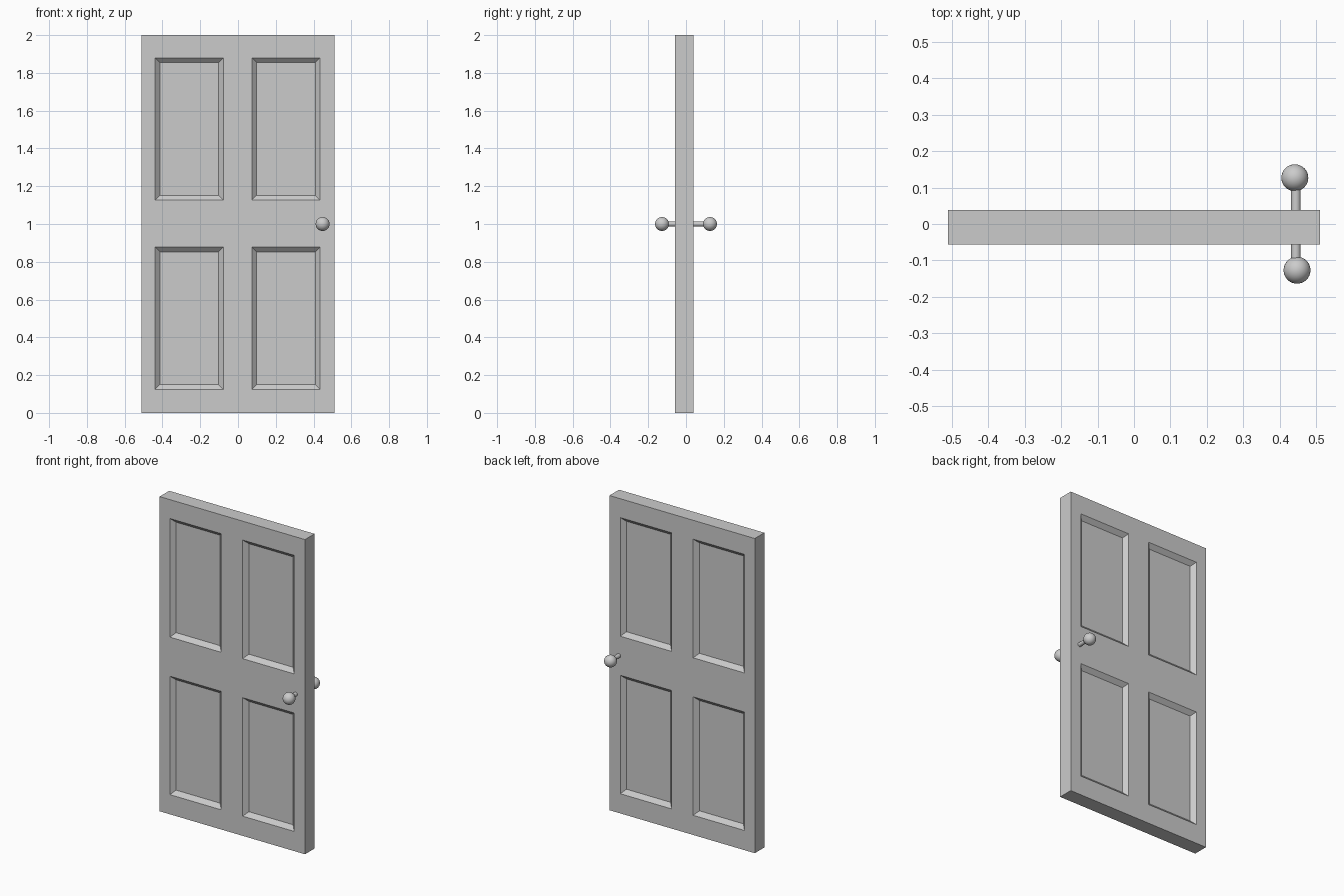
import bpy, bmesh, math
from mathutils import Matrix, Vector

if "Cube" in bpy.data.objects:
    bpy.data.objects.remove(bpy.data.objects["Cube"])

FRONT, BACK = -0.057, 0.039
HALF_W, HEIGHT = 0.511, 2.0
PANEL_X = [(-0.439, -0.078), (0.073, 0.435)]
PANEL_Z = [(0.125, 0.878), (1.126, 1.88)]
BEVEL, DEPTH = 0.026, 0.025


def add_object(name, bm):
    mesh = bpy.data.meshes.new(name)
    bm.to_mesh(mesh)
    bm.free()
    obj = bpy.data.objects.new(name, mesh)
    bpy.context.collection.objects.link(obj)
    return obj


def in_panel(c):
    return (any(a < c.x < b for a, b in PANEL_X)
            and any(a < c.z < b for a, b in PANEL_Z))


# Door slab, sliced along the panel borders, with sunken bevelled panels
bm = bmesh.new()
size = Matrix.Diagonal((2 * HALF_W, BACK - FRONT, HEIGHT, 1))
bmesh.ops.create_cube(
    bm, size=1,
    matrix=Matrix.Translation((0, (FRONT + BACK) / 2, HEIGHT / 2)) @ size)
cuts = [(Vector((x, 0, 0)), Vector((1, 0, 0))) for pair in PANEL_X for x in pair]
cuts += [(Vector((0, 0, z)), Vector((0, 0, 1))) for pair in PANEL_Z for z in pair]
for co, no in cuts:
    geom = bm.verts[:] + bm.edges[:] + bm.faces[:]
    bmesh.ops.bisect_plane(bm, geom=geom, plane_co=co, plane_no=no)
bm.normal_update()
panels = [f for f in bm.faces
          if abs(f.normal.y) > 0.9 and in_panel(f.calc_center_median())]
bmesh.ops.inset_individual(bm, faces=panels, thickness=BEVEL, depth=-DEPTH,
                           use_even_offset=True)
add_object("door_slab", bm)


# Knob and stem on each side
def knob(side, x, surface_y, knob_y, radius=0.037):
    bm = bmesh.new()
    bmesh.ops.create_uvsphere(bm, u_segments=32, v_segments=16, radius=radius,
                              matrix=Matrix.Translation((x, knob_y, 1.0)))
    for f in bm.faces:
        f.smooth = True
    add_object(side + "_knob", bm)

    bm = bmesh.new()
    place = (Matrix.Translation((0.445, (surface_y + knob_y) / 2, 1.0))
             @ Matrix.Rotation(math.pi / 2, 4, 'X'))
    bmesh.ops.create_cone(bm, cap_ends=True, segments=32, radius1=0.013,
                          radius2=0.013, depth=abs(knob_y - surface_y),
                          matrix=place)
    for f in bm.faces:
        f.smooth = len(f.verts) == 4
    add_object(side + "_knob_stem", bm)


knob("front", 0.448, FRONT, -0.127)
knob("back", 0.442, BACK, 0.127)
